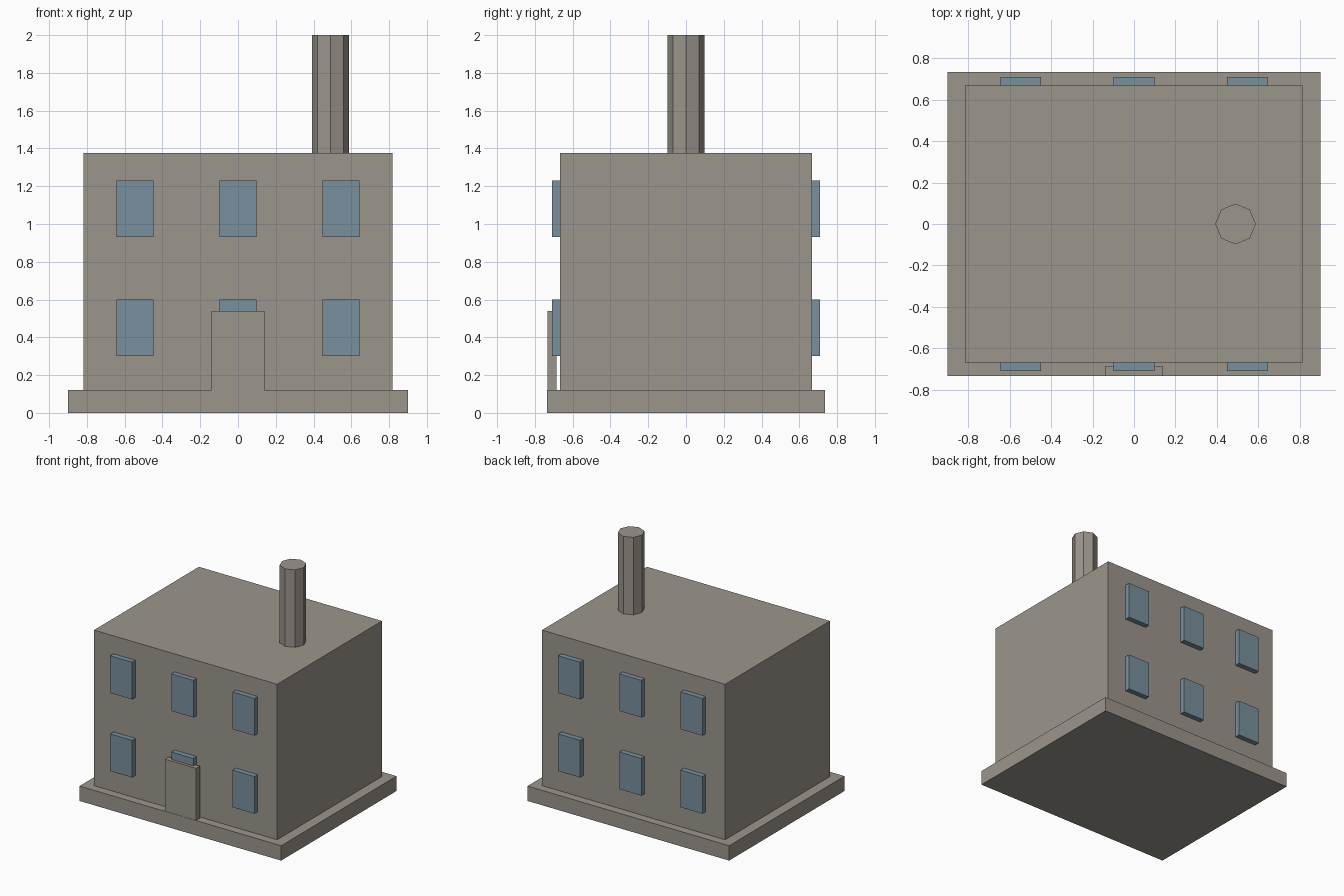
import bpy

cube = bpy.data.objects.get("Cube")
if cube:
    bpy.data.objects.remove(cube, do_unlink=True)


def make_material(name, rgb):
    mat = bpy.data.materials.new(name)
    mat.use_nodes = True
    color = (*rgb, 1.0)
    mat.diffuse_color = color
    bsdf = next(n for n in mat.node_tree.nodes if n.type == 'BSDF_PRINCIPLED')
    bsdf.inputs["Base Color"].default_value = color
    return mat


stone = make_material("warm_grey_stone", (0.33, 0.30, 0.26))
glass = make_material("blue_grey_glass", (0.19, 0.28, 0.34))


def box(name, x, y, z, mat):
    """Box spanning the (low, high) pairs x, y and z."""
    spans = (x, y, z)
    bpy.ops.mesh.primitive_cube_add(size=1, location=[(a + b) / 2 for a, b in spans])
    obj = bpy.context.object
    obj.name = name
    obj.scale = [b - a for a, b in spans]
    bpy.ops.object.transform_apply(location=False, rotation=False, scale=True)
    obj.data.materials.append(mat)
    return obj


# Plinth, main block and door
WALL_Y = 0.668
BASE_TOP = 0.12
ROOF = 1.375
box("plinth", (-0.9, 0.9), (-0.735, 0.735), (0, BASE_TOP), stone)
box("main_block", (-0.817, 0.817), (-WALL_Y, WALL_Y), (BASE_TOP, ROOF), stone)
box("door", (-0.14, 0.14), (-0.733, -0.685), (BASE_TOP, 0.54), stone)

# Octagonal chimney, corners on the axes
bpy.ops.mesh.primitive_cylinder_add(vertices=8, radius=0.098, depth=2 - ROOF,
                                    location=(0.49, 0, (2 + ROOF) / 2))
chimney = bpy.context.object
chimney.name = "chimney"
chimney.data.materials.append(stone)

# Two rows of three windows on the front and back walls
for side, sign in (("front", -1), ("back", 1)):
    for floor, sill in (("lower", 0.30), ("upper", 0.93)):
        for column, x in (("right", -0.546), ("middle", 0), ("left", 0.546)):
            y = sorted((sign * WALL_Y, sign * 0.71))
            box(f"{side}_{floor}_{column}_window", (x - 0.098, x + 0.098), y,
                (sill, sill + 0.3), glass)
